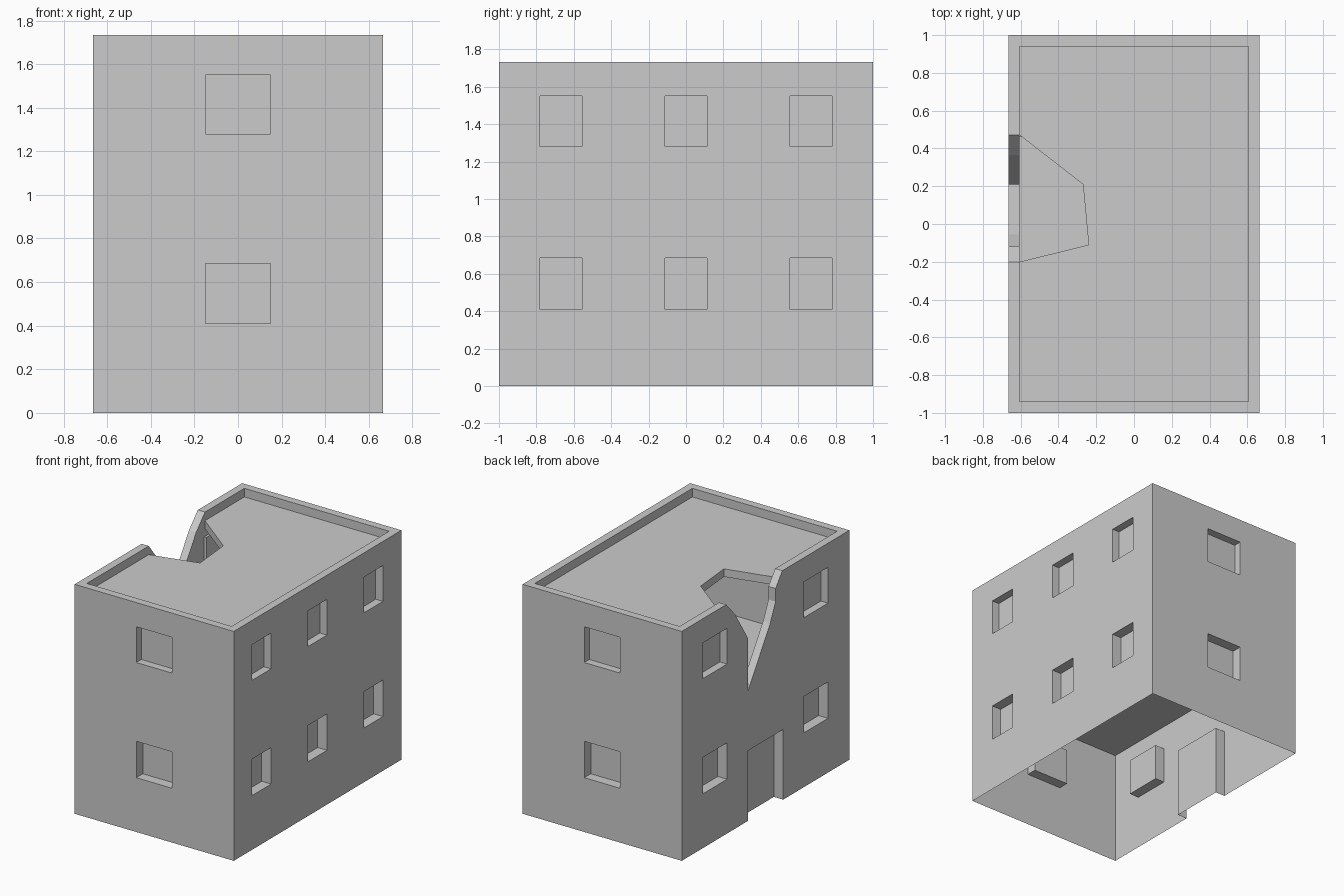
import bpy, bmesh
from mathutils import Vector

if "Cube" in bpy.data.objects:
    bpy.data.objects.remove(bpy.data.objects["Cube"])

X, Y, H = 0.665, 1.0, 1.733      # outer half sizes and height
T, D = 0.06, 0.078               # wall thickness, recess depth
IX, IY = X - T, Y - T
FLOOR, ROOF, ROOF_UNDER = 0.866, 1.668, 1.608
ROWS = [(0.41, 0.685), (1.28, 1.55)]
# broken edge of the left wall (y, z) and of the roof (x, y)
BREAK = [(0.47, H), (0.365, 1.62), (0.21, 1.38), (0.21, 0.98),
         (-0.055, 1.39), (-0.12, 1.53), (-0.12, 1.63), (-0.2, H)]
HOLE = [(-IX, 0.47), (-0.27, 0.21), (-0.24, -0.11), (-IX, -0.2)]


def sheet(bm, outline, facing, holes=()):
    """Flat sheet with an outline and optional holes, facing a direction."""
    facing = Vector(facing)
    edges = []
    for loop in [outline, *holes]:
        vs = [bm.verts.new(p) for p in loop]
        edges += [bm.edges.new((vs[i - 1], vs[i])) for i in range(len(vs))]
    res = bmesh.ops.triangle_fill(bm, edges=edges, use_beauty=True, normal=facing)
    for f in res["geom"]:
        if isinstance(f, bmesh.types.BMFace):
            f.normal_update()
            if f.normal.dot(facing) < 0:
                f.normal_flip()


def quad(bm, pts, facing):
    f = bm.faces.new([bm.verts.new(p) for p in pts])
    f.normal_update()
    if f.normal.dot(Vector(facing)) < 0:
        f.normal_flip()


def finish(bm, name):
    bmesh.ops.remove_doubles(bm, verts=bm.verts, dist=1e-4)
    me = bpy.data.meshes.new(name)
    bm.to_mesh(me)
    bm.free()
    bpy.context.collection.objects.link(bpy.data.objects.new(name, me))


def plane_map(n, off):
    """Map (along wall, z) to 3D on a wall with outward normal n."""
    if n[0]:
        return lambda u, z, d=0: Vector((n[0] * (off - d), u, z))
    return lambda u, z, d=0: Vector((u, n[1] * (off - d), z))


def rect(a, b, z0, z1):
    return [(a, z0), (b, z0), (b, z1), (a, z1)]


def recess(bm, m, n, loop, closed=True):
    """Pocket pushed into a wall: sides plus back panel."""
    n = Vector(n)
    mid = sum((m(*p, D / 2) for p in loop), Vector()) / len(loop)
    sheet(bm, [m(*p, D) for p in loop], n)
    for i in range(len(loop)):
        if i == 0 and not closed:
            continue
        p, q = loop[i], loop[(i + 1) % len(loop)]
        pts = [m(*p), m(*q), m(*q, D), m(*p, D)]
        quad(bm, pts, mid - sum(pts, Vector()) / 4)


# outer walls with window and door recesses
walls = {
    "front": ((0, -1, 0), Y, X, [(-0.15, 0.15)]),
    "back": ((0, 1, 0), Y, X, [(-0.15, 0.15)]),
    "right": ((1, 0, 0), X, Y, [(-0.78, -0.555), (-0.113, 0.113), (0.555, 0.78)]),
    "left": ((-1, 0, 0), X, Y, [(-0.745, -0.46), (0.46, 0.745)]),
}
for name, (n, off, half, cols) in walls.items():
    m = plane_map(n, off)
    windows = [rect(a, b, *row) for a, b in cols for row in ROWS]
    outline = rect(-half, half, 0, H)
    if name == "left":
        door = rect(-0.21, 0.21, 0, 0.53)
        outline = [(-Y, 0), door[0], door[3], door[2], door[1],
                   (Y, 0), (Y, H), *BREAK, (-Y, H)]
    bm = bmesh.new()
    sheet(bm, [m(*p) for p in outline], n, [[m(*p) for p in w] for w in windows])
    for w in windows:
        recess(bm, m, n, w)
    if name == "left":
        recess(bm, m, n, door, closed=False)
    finish(bm, name + "_wall")

# inner walls of the upper storey and parapet
bm = bmesh.new()
for name, (n, off, half, _) in walls.items():
    m = plane_map(n, off - T)
    h = half - T
    outline = rect(-h, h, FLOOR, H)
    if name == "left":
        outline = [(-h, FLOOR), (h, FLOOR), (h, H), *BREAK, (-h, H)]
    sheet(bm, [m(*p) for p in outline], -Vector(n))
finish(bm, "inner_walls")

# parapet top, open where the wall is broken
bm = bmesh.new()
ya, yb = BREAK[0][0], BREAK[-1][0]
rim = [(-X, ya), (-X, Y), (X, Y), (X, -Y), (-X, -Y), (-X, yb),
       (-IX, yb), (-IX, -IY), (IX, -IY), (IX, IY), (-IX, IY), (-IX, ya)]
sheet(bm, [(x, y, H) for x, y in rim], (0, 0, 1))
finish(bm, "parapet_top")

# broken wall edge
bm = bmesh.new()
for (y0, z0), (y1, z1) in zip(BREAK, BREAK[1:]):
    quad(bm, [(-X, y0, z0), (-X, y1, z1), (-IX, y1, z1), (-IX, y0, z0)],
         (0, z0 - z1, y0 - y1))
finish(bm, "broken_wall_edge")

# roof slab with a hole
bm = bmesh.new()
roof = [(-IX, -IY), (IX, -IY), (IX, IY), (-IX, IY), *HOLE]
sheet(bm, [(x, y, ROOF) for x, y in roof], (0, 0, 1))
sheet(bm, [(x, y, ROOF_UNDER) for x, y in roof], (0, 0, -1))
for (x0, y0), (x1, y1) in zip(HOLE, HOLE[1:]):
    quad(bm, [(x0, y0, ROOF), (x1, y1, ROOF), (x1, y1, ROOF_UNDER), (x0, y0, ROOF_UNDER)],
         (-0.5 - (x0 + x1) / 2, 0.1 - (y0 + y1) / 2, 0))
finish(bm, "roof")

# upper floor
bm = bmesh.new()
quad(bm, [(-X, -Y, FLOOR), (X, -Y, FLOOR), (X, Y, FLOOR), (-X, Y, FLOOR)], (0, 0, 1))
finish(bm, "upper_floor")
